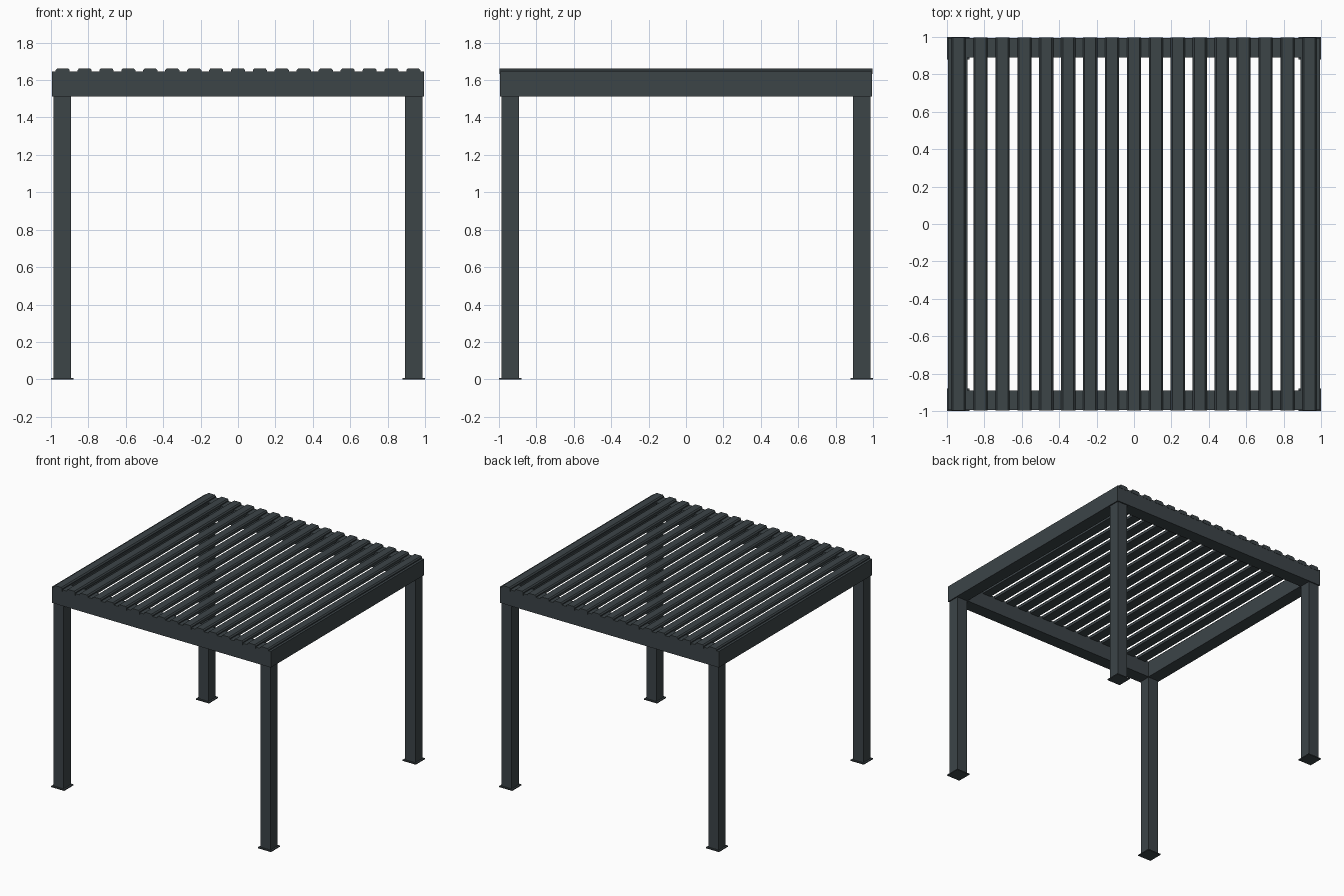
import bpy, bmesh

if "Cube" in bpy.data.objects:
    bpy.data.objects.remove(bpy.data.objects["Cube"])

mat = bpy.data.materials.new("anthracite")
mat.diffuse_color = (0.045, 0.058, 0.064, 1)
mat.use_nodes = True
mat.node_tree.nodes["Principled BSDF"].inputs["Base Color"].default_value = mat.diffuse_color


def finish(name, bm):
    bmesh.ops.recalc_face_normals(bm, faces=bm.faces)
    me = bpy.data.meshes.new(name)
    bm.to_mesh(me)
    bm.free()
    me.materials.append(mat)
    ob = bpy.data.objects.new(name, me)
    bpy.context.collection.objects.link(ob)
    return ob


def prism(name, bottom, top):
    """Closed solid between two matching rings of points."""
    bm = bmesh.new()
    a = [bm.verts.new(p) for p in bottom]
    b = [bm.verts.new(p) for p in top]
    n = len(a)
    bm.faces.new(a)
    bm.faces.new(b)
    for i in range(n):
        j = (i + 1) % n
        bm.faces.new((a[i], a[j], b[j], b[i]))
    return finish(name, bm)


def box(name, cx, cy, half, z0, z1):
    ring = [(cx - half, cy - half), (cx + half, cy - half),
            (cx + half, cy + half), (cx - half, cy + half)]
    return prism(name, [(x, y, z0) for x, y in ring], [(x, y, z1) for x, y in ring])


BEAM_Z0, BEAM_Z1, SLAT_TOP = 1.513, 1.645, 1.663
OUT, INN, POST = 0.995, 0.89, 0.94

# posts with foot plates
for sx, xn in ((-1, "left"), (1, "right")):
    for sy, yn in ((-1, "front"), (1, "back")):
        box(f"{yn}_{xn}_post", sx * POST, sy * POST, 0.046, 0.006, BEAM_Z0)
        box(f"{yn}_{xn}_foot_plate", sx * POST, sy * POST, 0.06, 0, 0.008)

# mitred perimeter beams, one per side
turns = {"front": (1, 0), "right": (0, 1), "back": (-1, 0), "left": (0, -1)}
for side, (c, s) in turns.items():
    ring = [(-OUT, -OUT), (OUT, -OUT), (INN, -INN), (-INN, -INN)]
    ring = [(x * c - y * s, x * s + y * c) for x, y in ring]
    prism(f"{side}_beam", [(x, y, BEAM_Z0) for x, y in ring],
          [(x, y, BEAM_Z1) for x, y in ring])

# roof slats with chamfered upper edges
profile = [(-0.038, 1.632), (0.038, 1.632), (0.038, 1.653),
           (0.029, SLAT_TOP), (-0.029, SLAT_TOP), (-0.038, 1.653)]
for i in range(17):
    cx = (i - 8) * 0.1172
    prism(f"roof_slat_{i + 1}", [(cx + x, -0.997, z) for x, z in profile],
          [(cx + x, 0.997, z) for x, z in profile])
